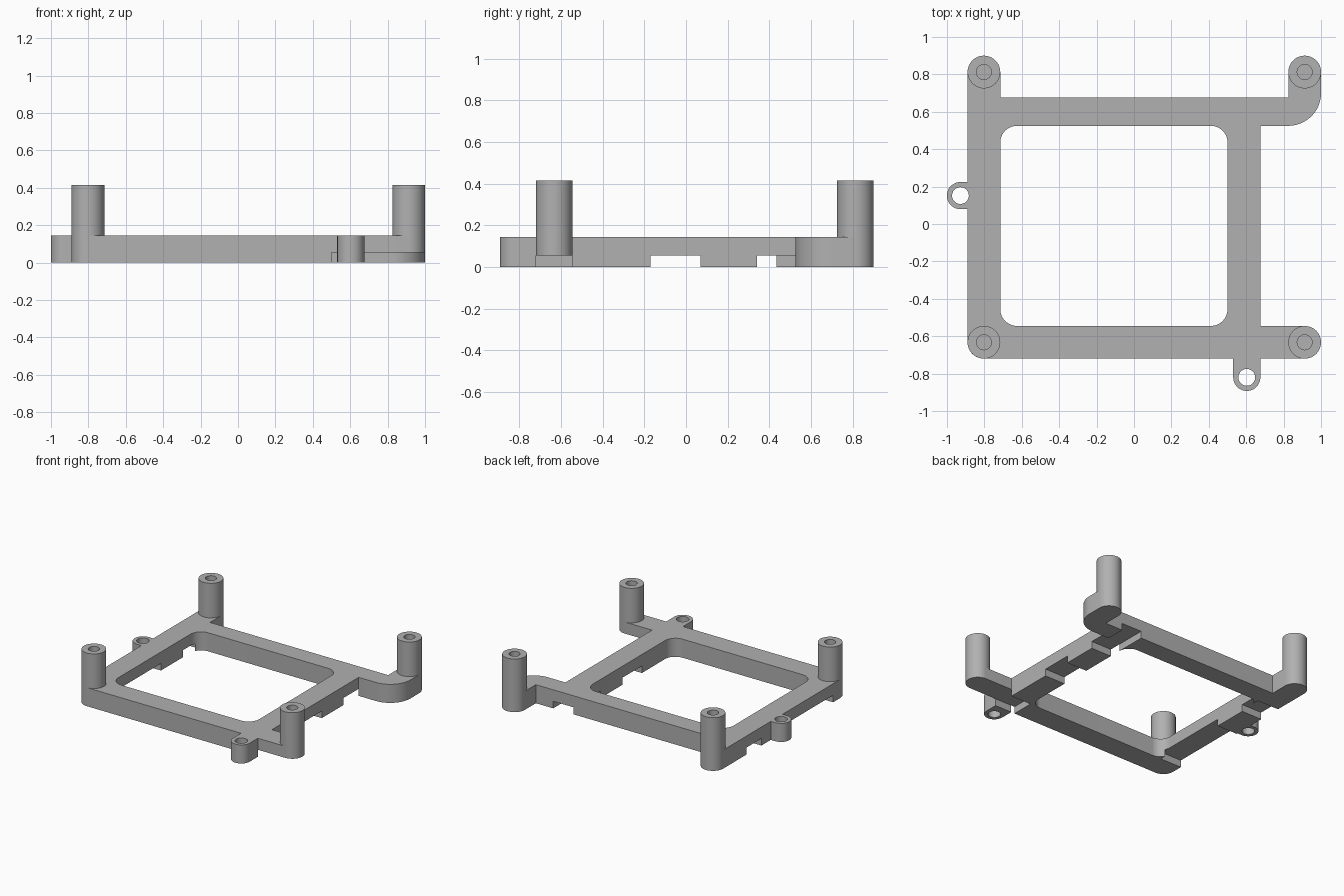
import bpy
import bmesh
from math import sin, cos, radians, pi

if "Cube" in bpy.data.objects:
    bpy.data.objects.remove(bpy.data.objects["Cube"])

# Single grey plastic
grey = bpy.data.materials.new("grey_plastic")
grey.use_nodes = True
COLOUR = (0.44, 0.44, 0.44, 1)
grey.diffuse_color = COLOUR
grey.node_tree.nodes["Principled BSDF"].inputs["Base Color"].default_value = COLOUR

PLATE = 0.145      # frame height
STEP = 0.055       # depth of the relief under the frame
TOP = 0.415        # height of the posts
R = 0.0875         # post radius, half of the bar width
TAB = 0.0725       # tab radius
X0, X1 = -0.8025, 0.9125
Y0, Y1 = -0.6325, 0.8125
FRONT_TAB, SIDE_TAB = (0.603, -0.82), (-0.928, 0.152)


def arc(x, y, r, start, end, steps=24):
    angles = [radians(start + (end - start) * i / steps) for i in range(steps + 1)]
    return [(x + r * cos(a), y + r * sin(a)) for a in angles]


def make(name, bm):
    bmesh.ops.recalc_face_normals(bm, faces=bm.faces)
    mesh = bpy.data.meshes.new(name)
    bm.to_mesh(mesh)
    bm.free()
    mesh.materials.append(grey)
    ob = bpy.data.objects.new(name, mesh)
    bpy.context.collection.objects.link(ob)
    return ob


def prism(name, outline, z0, z1):
    bm = bmesh.new()
    face = bm.faces.new([bm.verts.new((x, y, z0)) for x, y in outline])
    top = bmesh.ops.extrude_face_region(bm, geom=[face])["geom"]
    verts = [v for v in top if isinstance(v, bmesh.types.BMVert)]
    bmesh.ops.translate(bm, verts=verts, vec=(0, 0, z1 - z0))
    return make(name, bm)


def box_outline(x0, x1, y0, y1):
    return [(x0, y0), (x1, y0), (x1, y1), (x0, y1)]


def activate(ob):
    bpy.ops.object.select_all(action="DESELECT")
    ob.select_set(True)
    bpy.context.view_layer.objects.active = ob


def cut(ob, outline, z0=-0.1, z1=0.3):
    cutter = prism("cutter", outline, z0, z1)
    cutter.hide_render = True
    activate(ob)
    mod = ob.modifiers.new("cut", "BOOLEAN")
    mod.operation, mod.solver, mod.object = "DIFFERENCE", "EXACT", cutter
    bpy.ops.object.modifier_apply(modifier=mod.name)
    bpy.data.objects.remove(cutter)


def smooth(ob):
    activate(ob)
    bpy.ops.object.shade_smooth_by_angle(angle=radians(30))


# Frame with arms, rounded feet and screw tabs in one outline
fx, fy = FRONT_TAB
sx, sy = SIDE_TAB
left, right, front = X0 - R, 0.675, Y0 - R
outline = arc(X0, Y0, R, 180, 270)
outline += [(fx - TAB, front)] + arc(fx, fy, TAB, 180, 360) + [(fx + TAB, front)]
outline += arc(X1, Y0, R, -90, 90) + [(right, Y0 + R), (right, 0.525)]
outline += arc(X1 - R, 0.7, 2 * R, 270, 360)
outline += arc(X1, Y1, R, 0, 180) + [(X1 - R, 0.675), (X0 + R, 0.675)]
outline += arc(X0, Y1, R, 0, 180)
outline += [(left, sy + TAB)] + arc(sx, sy, TAB, 90, 270) + [(left, sy - TAB)]
frame = prism("frame", outline, 0, PLATE)

# Rounded central window
wx0, wx1, wy0, wy1, wr = X0 + R, 0.5, Y0 + R, 0.525, 0.09
window = arc(wx0 + wr, wy0 + wr, wr, 180, 270) + arc(wx1 - wr, wy0 + wr, wr, 270, 360)
window += arc(wx1 - wr, wy1 - wr, wr, 0, 90) + arc(wx0 + wr, wy1 - wr, wr, 90, 180)
cut(frame, window)

# Screw holes through the tabs
for x, y in (FRONT_TAB, SIDE_TAB):
    cut(frame, arc(x, y, 0.045, 0, 345, 23))

# Relief steps under the bars and under the front left arm
reliefs = [
    (wx1, right, -0.17, 0.07),
    (wx1, right, 0.34, 0.72),
    (left - 0.01, wx0 + 0.01, wy0, 0.07),
    (left - 0.01, wx0 + 0.01, 0.34, 0.525),
    (wx1, 1.1, front, wy0),
]
for relief in reliefs:
    cut(frame, box_outline(*relief), -0.1, STEP)
smooth(frame)


# Hollow standoff posts, turned from a profile
def post(name, x, y):
    bm = bmesh.new()
    profile = [(0, PLATE), (R, PLATE), (R, TOP), (0.04, TOP), (0.04, PLATE + 0.03), (0, PLATE + 0.03)]
    verts = [bm.verts.new((r, 0, z)) for r, z in profile]
    edges = [bm.edges.new(pair) for pair in zip(verts, verts[1:])]
    bmesh.ops.spin(bm, geom=verts + edges, cent=(0, 0, 0), axis=(0, 0, 1),
                   angle=2 * pi, steps=48, use_duplicate=False)
    bmesh.ops.remove_doubles(bm, verts=bm.verts, dist=0.0005)
    ob = make(name, bm)
    ob.location = (x, y, 0)
    smooth(ob)


for depth, y in (("front", Y0), ("back", Y1)):
    for side, x in (("right", X0), ("left", X1)):
        post(f"{depth}_{side}_post", x, y)
